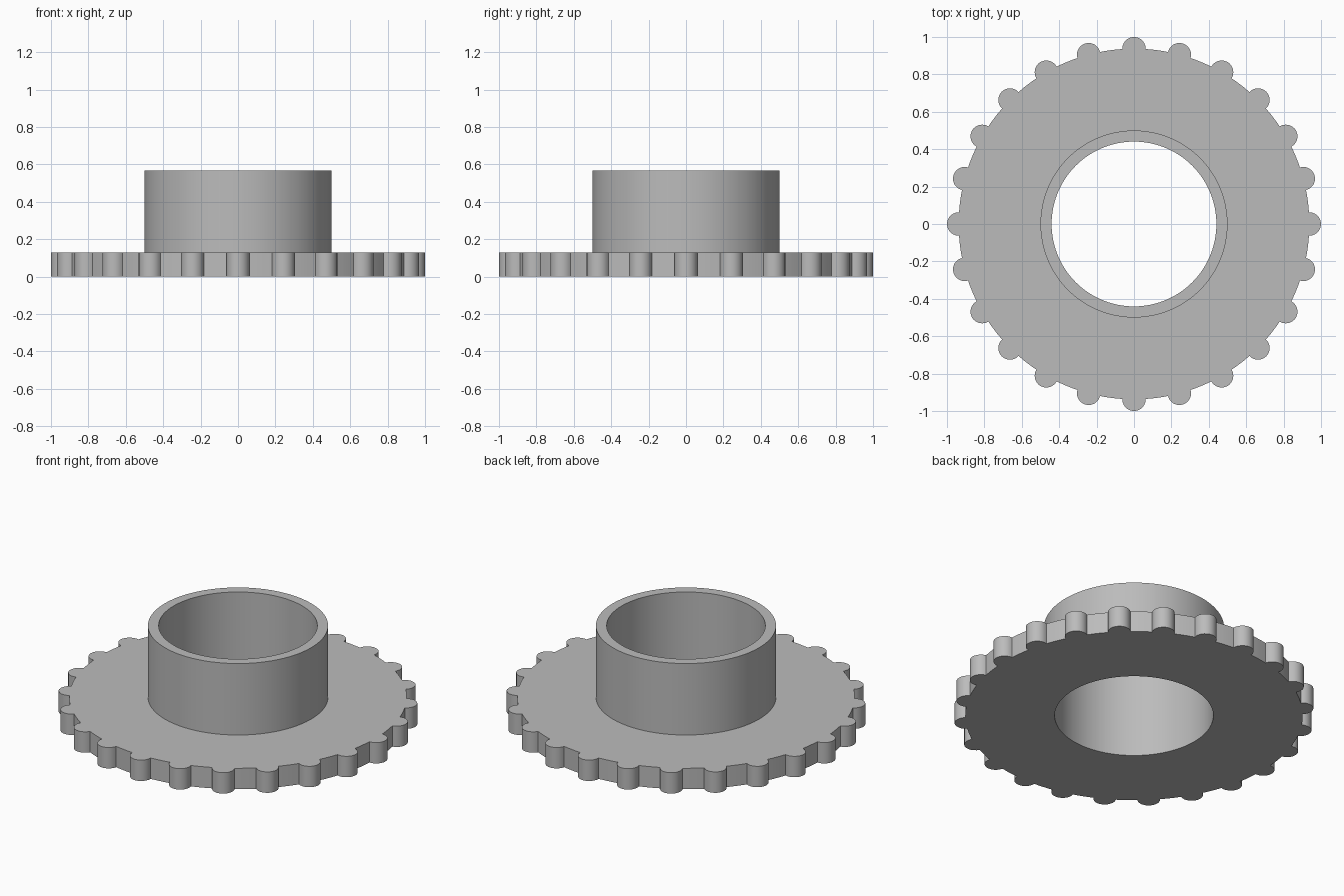
import bpy, bmesh
from math import sin, cos, tau, asin, pi, atan2, hypot

if "Cube" in bpy.data.objects:
    bpy.data.objects.remove(bpy.data.objects["Cube"])

TEETH = 24
R_DISC, R_KNOB = 0.9375, 0.0625
R_COLLAR, R_BORE = 0.5, 0.4405
Z_PLATE, Z_TOP = 0.128, 0.566

grey = bpy.data.materials.new("plain grey")
grey.diffuse_color = (0.5, 0.5, 0.5, 1)
grey.use_nodes = True
grey.node_tree.nodes["Principled BSDF"].inputs["Base Color"].default_value = grey.diffuse_color

# Scalloped outline in polar form: round knobs centred on the disc rim
half = 2 * asin(R_KNOB / (2 * R_DISC))      # half angle a knob covers on the rim
sweep = pi / 2 + half / 2                   # half sweep of the exposed knob arc
outline = []
for t in range(TEETH):
    a0 = tau * t / TEETH
    for i in range(13):
        b = -sweep + 2 * sweep * i / 12
        x, y = R_DISC + R_KNOB * cos(b), R_KNOB * sin(b)
        outline.append((hypot(x, y), a0 + atan2(y, x)))
    gap = tau / TEETH - 2 * half
    for i in (1, 2):
        outline.append((R_DISC, a0 + half + gap * i / 3))


def skin(name, rings):
    """Join (radius, z) rings with quads; radius None follows the scalloped outline."""
    bm = bmesh.new()
    loops = [[bm.verts.new(((r or ro) * cos(a), (r or ro) * sin(a), z))
              for ro, a in outline] for r, z in rings]
    n = len(outline)
    for lo, hi in zip(loops, loops[1:]):
        for i in range(n):
            j = (i + 1) % n
            bm.faces.new((lo[i], lo[j], hi[j], hi[i]))
    mesh = bpy.data.meshes.new(name)
    bm.to_mesh(mesh)
    bm.free()
    mesh.materials.append(grey)
    obj = bpy.data.objects.new(name, mesh)
    bpy.context.collection.objects.link(obj)
    bpy.context.view_layer.objects.active = obj
    obj.select_set(True)
    bpy.ops.object.shade_smooth_by_angle(angle=0.6)
    obj.select_set(False)


# Toothed plate: underside, rim, top face up to the collar
skin("toothed_plate", [(R_BORE, 0), (None, 0), (None, Z_PLATE), (R_COLLAR, Z_PLATE)])
# Collar: outer wall, top lip, bore down through the plate
skin("collar", [(R_COLLAR, Z_PLATE), (R_COLLAR, Z_TOP), (R_BORE, Z_TOP), (R_BORE, 0)])
